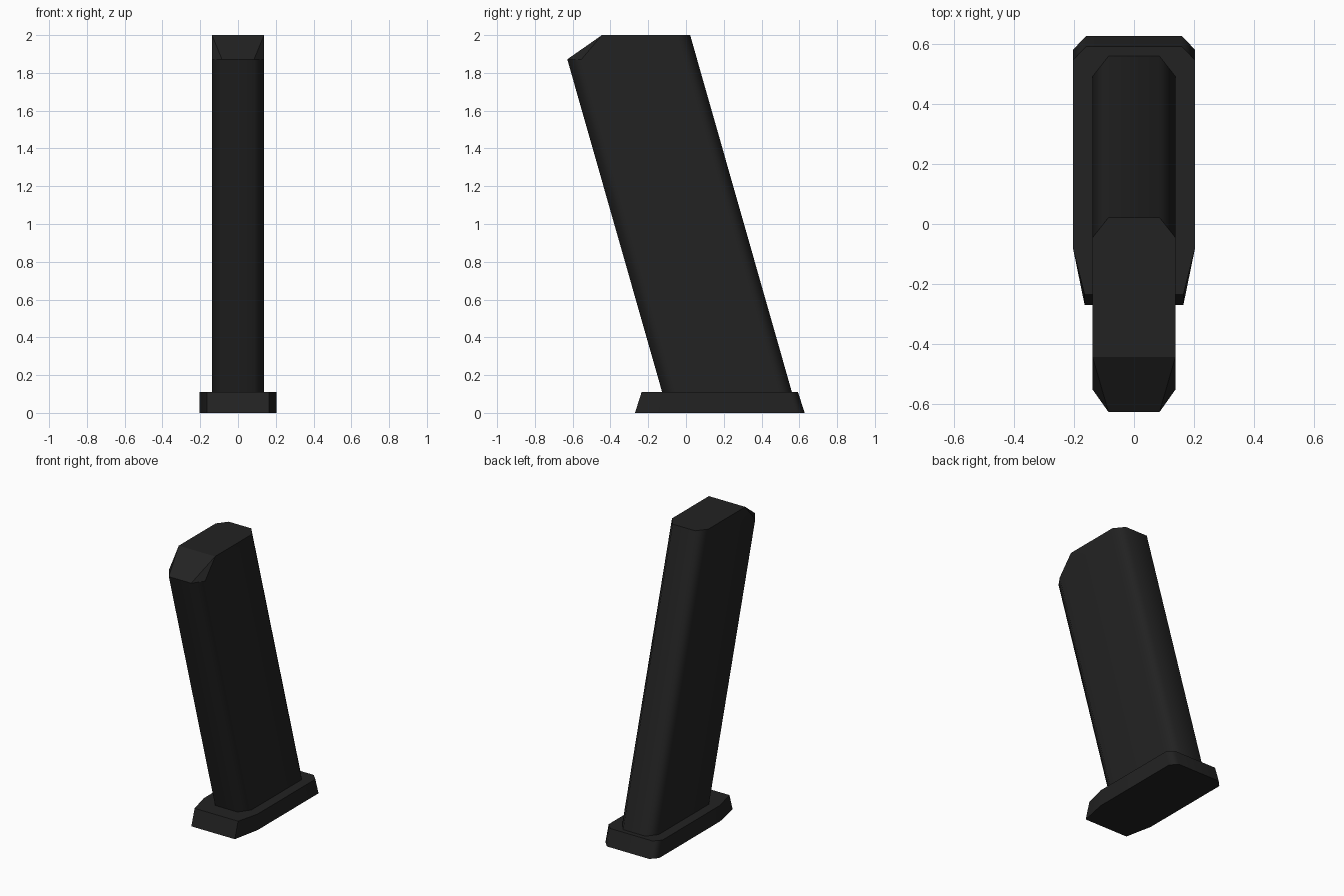
import bpy, bmesh

if "Cube" in bpy.data.objects:
    bpy.data.objects.remove(bpy.data.objects["Cube"])

mat = bpy.data.materials.new("matte_black")
mat.diffuse_color = (0.016, 0.016, 0.016, 1)
mat.use_nodes = True
mat.node_tree.nodes["Principled BSDF"].inputs["Base Color"].default_value = mat.diffuse_color


def mirrored(half):
    """Right half outline (back to front) -> full closed outline."""
    return half + [(-x, *rest) for x, *rest in reversed(half)]


def loft(name, low, high):
    """Join two matching rings with sides and caps; returns object and bmesh."""
    bm = bmesh.new()
    a = [bm.verts.new(p) for p in low]
    b = [bm.verts.new(p) for p in high]
    n = len(a)
    sides = [bm.faces.new((a[i], a[(i + 1) % n], b[(i + 1) % n], b[i])) for i in range(n)]
    bm.faces.new(a)
    me = bpy.data.meshes.new(name)
    ob = bpy.data.objects.new(name, me)
    bpy.context.collection.objects.link(ob)
    me.materials.append(mat)
    return ob, bm, b, sides


def finish(ob, bm, sides):
    # walls shade smoothly into each other, cap edges stay crisp
    bmesh.ops.recalc_face_normals(bm, faces=bm.faces)
    wall = set(sides)
    for f in bm.faces:
        f.smooth = f in wall
    for e in bm.edges:
        e.smooth = all(f in wall for f in e.link_faces)
    bm.to_mesh(ob.data)
    bm.free()
    mod = ob.modifiers.new("flat_walls", "WEIGHTED_NORMAL")
    mod.keep_sharp = True


# Slanted body: chamfered section leaning forward, front top corner cut off
SLOPE = 0.285
section = [(0.085, 0.592), (0.138, 0.525), (0.138, -0.02), (0.085, -0.095)]


def body_ring(z, z_front):
    out = []
    for x, y in section:
        h = z if y > 0 else z_front
        out.append((x, y - SLOPE * h, h))
    return mirrored(out)


body, bm, top, sides = loft("magazine_body", body_ring(0.08, 0.08), body_ring(2.0, 1.872))
# ring order: back chamfer, back side, front side, front, then mirrored
brow_r = bm.verts.new((0.138, -0.445, 2.0))
brow_l = bm.verts.new((-0.138, -0.445, 2.0))
bmesh.ops.delete(bm, geom=[sides[1], sides[5]], context='FACES_ONLY')
bm.verts.ensure_lookup_table()
low = bm.verts[:8]
right = bm.faces.new((low[1], low[2], top[2], brow_r, top[1]))
left = bm.faces.new((low[5], low[6], top[6], brow_l, top[5]))
sides = [f for i, f in enumerate(sides) if i not in (1, 5)] + [right, left]
bm.faces.new((top[0], top[1], brow_r, brow_l, top[6], top[7]))  # flat top
bm.faces.new((brow_r, top[3], top[4], brow_l))                  # sloped front cut
bm.faces.new((brow_r, top[2], top[3]))                          # corner facets
bm.faces.new((brow_l, top[4], top[5]))
finish(body, bm, sides)

# Base plate: tapered outline, front and back leaning inwards
outline = [(0.16, 0.628), (0.204, 0.582), (0.204, -0.08), (0.165, -0.27)]
shift = [-0.035, -0.035, 0.0, 0.035]
plate, bm, top, sides = loft(
    "base_plate",
    mirrored([(x, y, 0.0) for x, y in outline]),
    mirrored([(x, y + s, 0.11) for (x, y), s in zip(outline, shift)]))
bm.faces.new(top)
# front corners are sharp, back ones soft
finish_sides = [f for i, f in enumerate(sides) if i != 3]
finish(plate, bm, finish_sides)
